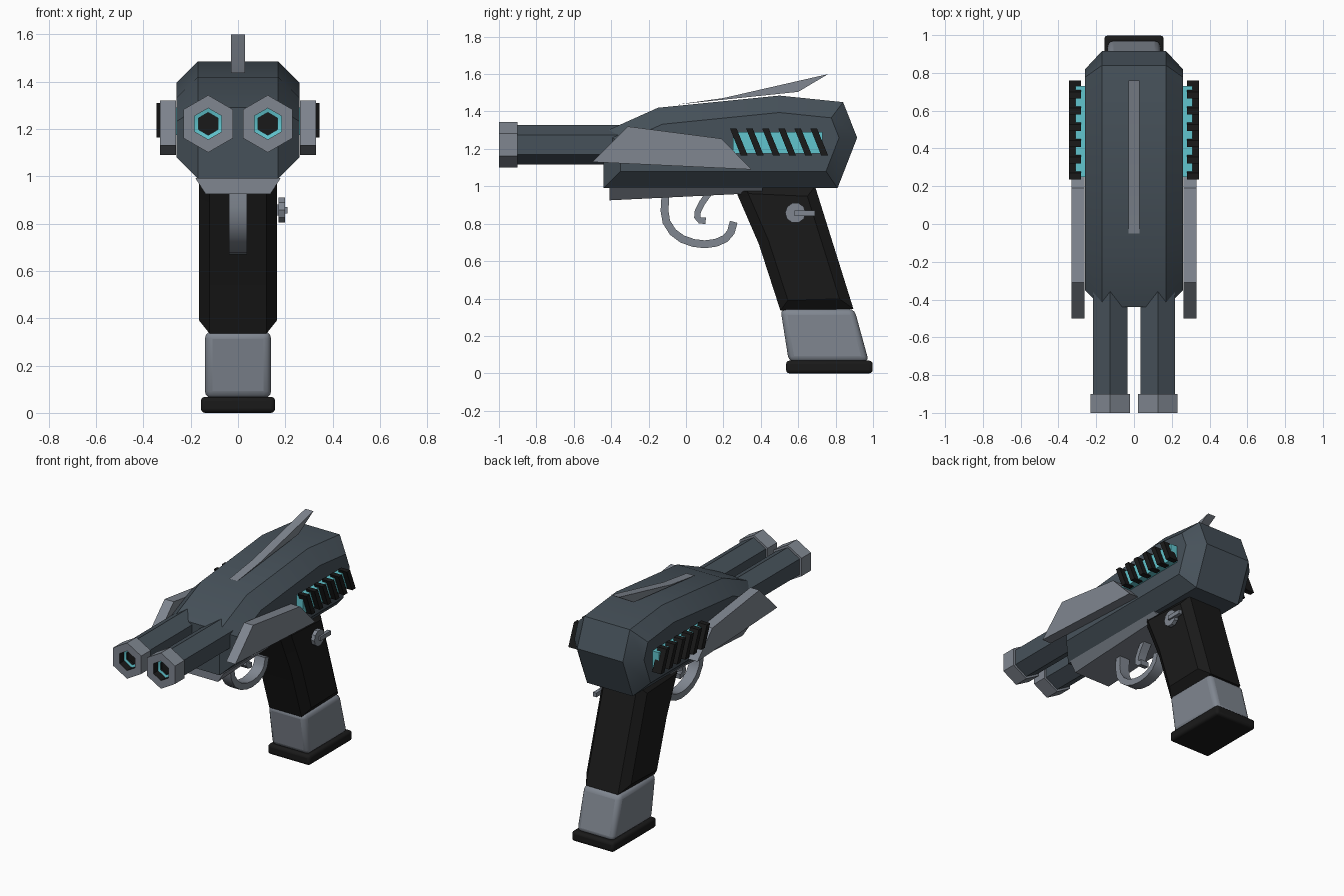
import bpy, bmesh, math
from mathutils import Vector

cube = bpy.data.objects.get("Cube")
if cube:
    bpy.data.objects.remove(cube, do_unlink=True)


def material(name, rgb):
    m = bpy.data.materials.new(name)
    m.use_nodes = True
    m.diffuse_color = (*rgb, 1)
    node = next(n for n in m.node_tree.nodes if n.type == 'BSDF_PRINCIPLED')
    node.inputs["Base Color"].default_value = (*rgb, 1)
    return m


SLATE = material("dark slate", (0.062, 0.083, 0.102))
GREY = material("light grey", (0.215, 0.24, 0.28))
BLACK = material("black", (0.010, 0.010, 0.010))
TEAL = material("glowing teal", (0.12, 0.56, 0.62))
parts = []


def finish(name, bm, mats, mirror=False, bevel=0):
    bmesh.ops.recalc_face_normals(bm, faces=bm.faces)
    me = bpy.data.meshes.new(name)
    bm.to_mesh(me)
    bm.free()
    for m in mats:
        me.materials.append(m)
    ob = bpy.data.objects.new(name, me)
    bpy.context.collection.objects.link(ob)
    if bevel:
        b = ob.modifiers.new("Bevel", 'BEVEL')
        b.width, b.segments = bevel, 3
    if mirror:
        ob.modifiers.new("Mirror", 'MIRROR')
    parts.append(ob)
    return ob


def prism(profile, x0, x1, chamfer=None, bm=None):
    """Extrude a (y, z) profile across x, optionally with chamfered sides."""
    bm = bm or bmesh.new()
    a = [bm.verts.new((x0, y, z)) for y, z in profile]
    b = [bm.verts.new((x1, y, z)) for y, z in profile]
    caps = [bm.faces.new(a), bm.faces.new(b)]
    for i in range(len(a)):
        j = (i + 1) % len(a)
        bm.faces.new((a[i], a[j], b[j], b[i]))
    bmesh.ops.recalc_face_normals(bm, faces=bm.faces)
    if chamfer:
        bmesh.ops.inset_individual(bm, faces=caps, thickness=chamfer[0],
                                   depth=chamfer[1], use_even_offset=True)
    return bm


def ribbon(path, thickness):
    """Closed outline around a (y, z) centre line."""
    pts = [Vector(p) for p in path]
    left, right = [], []
    for i, p in enumerate(pts):
        t = (pts[min(i + 1, len(pts) - 1)] - pts[max(i - 1, 0)]).normalized()
        n = Vector((-t.y, t.x)) * thickness / 2
        left.append(p + n)
        right.append(p - n)
    return [tuple(p) for p in left + right[::-1]]


def lathe(rings, cx, cz, sides=6):
    """Stack (radius, y, material index) rings along y and cap both ends."""
    bm = bmesh.new()
    loops = []
    for r, y, _ in rings:
        loops.append([bm.verts.new((cx + r * math.sin(math.tau * k / sides), y,
                                    cz + r * math.cos(math.tau * k / sides)))
                      for k in range(sides)])
    for i in range(len(rings) - 1):
        for k in range(sides):
            j = (k + 1) % sides
            f = bm.faces.new((loops[i][k], loops[i][j],
                              loops[i + 1][j], loops[i + 1][k]))
            f.material_index = rings[i][2]
    bm.faces.new(loops[0]).material_index = rings[0][2]
    bm.faces.new(loops[-1]).material_index = rings[-1][2]
    return bm


# Main housing: side profile with wide chamfers
body = [(-0.44, 0.99), (-0.44, 1.29), (-0.15, 1.42), (0.5, 1.485),
        (0.84, 1.45), (0.915, 1.26), (0.81, 0.99)]
finish("body", prism(body, -0.17, 0.17, (0.09, 0.09)), [SLATE])

# Top blade
blade = [(-0.05, 1.437), (0.2, 1.472), (0.76, 1.6), (0.6, 1.505)]
finish("top_fin", prism(blade, -0.03, 0.03), [GREY])

# Twin barrels and hollow muzzles
finish("barrels", lathe([(0.105, -0.92, 0), (0.105, -0.2, 0)], 0.126, 1.222),
       [SLATE], mirror=True)
muzzle = [(0.105, -0.9, 0), (0.121, -0.9, 0), (0.121, -1, 0), (0.066, -1, 2),
          (0.066, -0.95, 1), (0.048, -0.945, 2), (0.048, -0.93, 2)]
finish("muzzles", lathe(muzzle, 0.126, 1.222), [GREY, TEAL, BLACK], mirror=True)

# Side wings
wing = [(-0.5, 1.13), (-0.31, 1.32), (0.19, 1.255), (0.35, 1.09)]
finish("side_fins", prism(wing, 0.262, 0.33), [GREY], mirror=True)

# Side vents: glowing plate behind slanted slats
plate = [(0.25, 1.175), (0.73, 1.175), (0.73, 1.29), (0.25, 1.29)]
finish("vent_glow", prism(plate, 0.25, 0.31), [TEAL], mirror=True)
slats = bmesh.new()
for i in range(6):
    y = 0.235 + i * 0.086
    prism([(y, 1.31), (y + 0.035, 1.31), (y + 0.095, 1.165), (y + 0.058, 1.165)],
          0.28, 0.345, bm=slats)
finish("vent_slats", slats, [BLACK], mirror=True)

# Tapered rail under the housing
rail = prism([(-0.41, 0.992), (0.41, 0.992), (0.41, 0.965), (-0.41, 0.925)],
             -0.18, 0.18)
for v in rail.verts:
    if v.co.z < 0.99:
        v.co.x *= 0.76
finish("under_rail", rail, [GREY])

# Trigger guard and trigger
guard = [(-0.11, 0.95), (-0.115, 0.87), (-0.105, 0.81), (-0.07, 0.755),
         (-0.02, 0.718), (0.04, 0.697), (0.1, 0.69), (0.16, 0.698),
         (0.21, 0.72), (0.24, 0.755), (0.255, 0.81)]
finish("trigger_guard", prism(ribbon(guard, 0.042), -0.038, 0.038), [GREY])
trigger = [(0.12, 0.96), (0.085, 0.91), (0.063, 0.865), (0.06, 0.835),
           (0.075, 0.818), (0.105, 0.815)]
finish("trigger", prism(ribbon(trigger, 0.034), -0.03, 0.03), [GREY])

# Grip, magazine and base pad
grip = [(0.25, 1.02), (0.275, 0.955), (0.39, 0.69), (0.505, 0.335),
        (0.895, 0.345), (0.69, 1.0)]
finish("grip", prism(grip, -0.12, 0.12, (0.055, 0.045)), [BLACK])
magazine = [(0.505, 0.345), (0.55, 0.06), (0.978, 0.06), (0.9, 0.345)]
finish("magazine", prism(magazine, -0.14, 0.14), [GREY], bevel=0.032)
pad = [(0.535, 0), (0.998, 0), (0.998, 0.068), (0.535, 0.068)]
finish("base_pad", prism(pad, -0.157, 0.157), [BLACK], bevel=0.018)

# Safety switch on the left side of the grip
disc = [(0.585 + 0.055 * math.cos(math.tau * k / 10),
         0.858 + 0.055 * math.sin(math.tau * k / 10)) for k in range(10)]
switch = prism(disc, 0.172, 0.198)
pin = [(0.56, 0.835), (0.61, 0.835), (0.61, 0.88), (0.56, 0.88)]
prism(pin, 0.14, 0.18, bm=switch)
lever = [(0.58, 0.842), (0.69, 0.842), (0.69, 0.87), (0.58, 0.87)]
prism(lever, 0.185, 0.21, bm=switch)
finish("safety_switch", switch, [GREY])

# Smooth shading with sharp edges kept
bpy.ops.object.select_all(action='DESELECT')
for ob in parts:
    ob.select_set(True)
bpy.context.view_layer.objects.active = parts[0]
bpy.ops.object.shade_smooth_by_angle(angle=math.radians(32))
